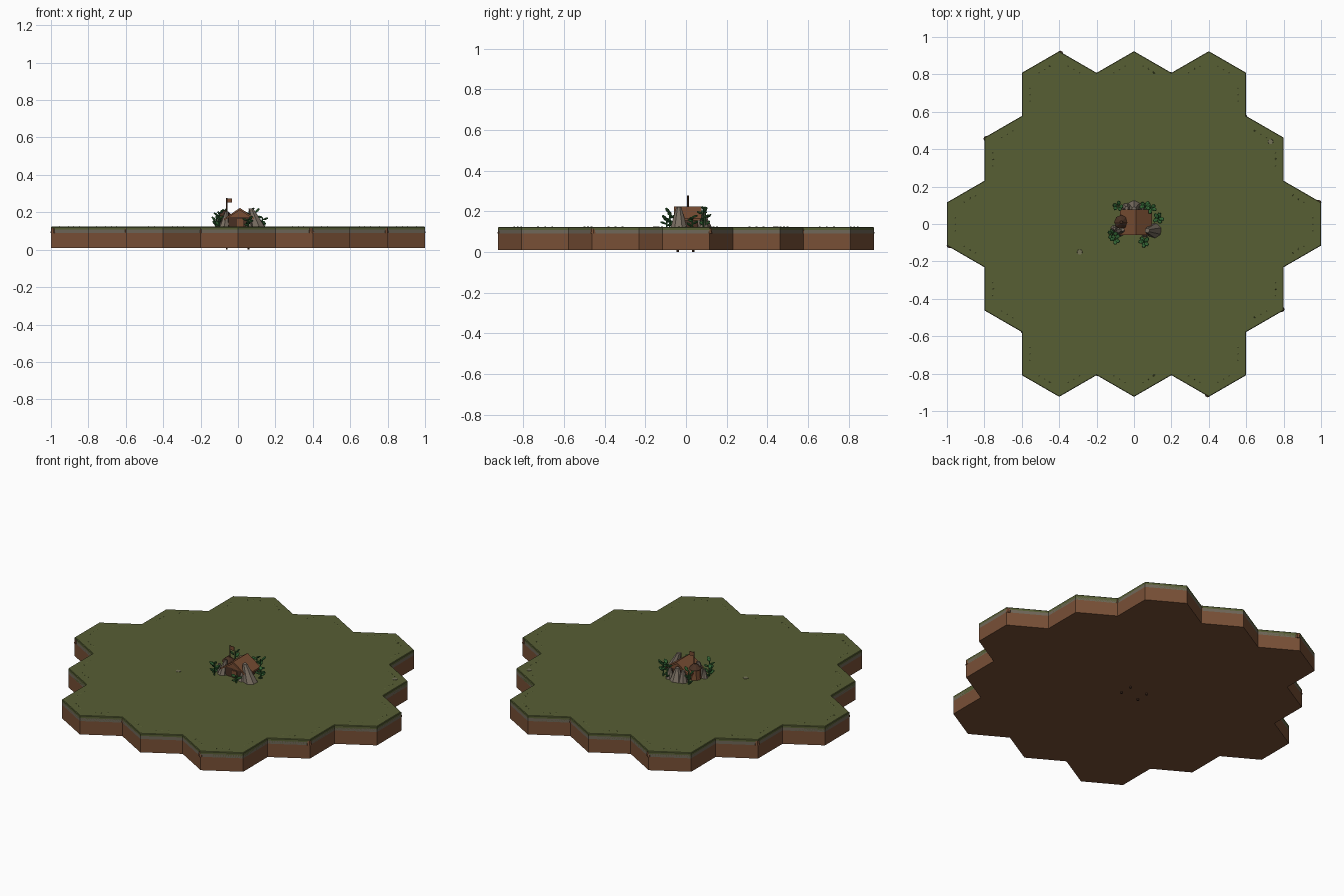
import bpy, bmesh, math, random
from mathutils import Vector, Matrix

if "Cube" in bpy.data.objects:
    bpy.data.objects.remove(bpy.data.objects["Cube"])
random.seed(4)

def mat(name, c):
    m = bpy.data.materials.new(name)
    m.diffuse_color = (*c, 1)
    m.use_nodes = True
    m.node_tree.nodes["Principled BSDF"].inputs["Base Color"].default_value = m.diffuse_color
    return m

SOIL = mat("soil brown", (0.19, 0.080, 0.037))
STONE = mat("rim stone", (0.16, 0.135, 0.098))
GRASS = mat("olive grass", (0.095, 0.112, 0.034))
TIMBER = mat("dark timber", (0.065, 0.030, 0.017))
ROOF = mat("roof brown", (0.19, 0.075, 0.033))
ROCK = mat("rock grey", (0.19, 0.155, 0.12))
LEAF = mat("leaf green", (0.035, 0.14, 0.037))
PALE = mat("pale pebble", (0.17, 0.165, 0.09))

def finish(name, bm, m):
    me = bpy.data.meshes.new(name)
    bmesh.ops.recalc_face_normals(bm, faces=bm.faces)
    bm.to_mesh(me)
    bm.free()
    me.materials.append(m)
    ob = bpy.data.objects.new(name, me)
    bpy.context.collection.objects.link(ob)
    return ob

# Outline of a 19-tile hexagon board: 30 equal edges, six-fold symmetric
R = 0.4 / math.sqrt(3)
outline, p = [], Vector((1, -R / 2, 0))
for s in range(6):
    for a in (0, 60, 0, 60, 0):
        outline.append(p.copy())
        t = math.radians(90 + 60 * s + a)
        p = p + R * Vector((math.cos(t), math.sin(t), 0))

def slab(name, inset, z0, z1, bevel, m):
    bm = bmesh.new()
    f = bm.faces.new([bm.verts.new(v) for v in outline])
    if inset:
        r = bmesh.ops.inset_individual(bm, faces=[f], thickness=inset, use_even_offset=True)
        bmesh.ops.delete(bm, geom=r["faces"], context='FACES')
    f = bm.faces[:][0]
    bmesh.ops.translate(bm, verts=bm.verts, vec=(0, 0, z0))
    ext = bmesh.ops.extrude_face_region(bm, geom=[f], use_keep_orig=True)["geom"]
    bmesh.ops.translate(bm, verts=[g for g in ext if isinstance(g, bmesh.types.BMVert)],
                        vec=(0, 0, z1 - z0 - bevel))
    bmesh.ops.recalc_face_normals(bm, faces=bm.faces)
    bm.normal_update()
    top = max(bm.faces, key=lambda q: q.calc_center_median().z)
    bmesh.ops.inset_individual(bm, faces=[top], thickness=bevel, depth=bevel, use_even_offset=True)
    return finish(name, bm, m)

slab("soil_base", 0, 0.01, 0.10, 0.01, SOIL)
slab("stone_rim", 0.022, 0.09, 0.112, 0.004, STONE)
slab("grass_top", 0.042, 0.09, 0.123, 0.003, GRASS)

def cone(name, loc, r1, r2, z0, z1, m, n=8, lean=(0, 0), rot=0):
    bm = bmesh.new()
    bmesh.ops.create_cone(bm, cap_ends=True, segments=n, radius1=r1, radius2=r2, depth=z1 - z0,
                          matrix=Matrix.Translation((0, 0, (z0 + z1) / 2)) @ Matrix.Rotation(rot, 4, 'Z'))
    for v in bm.verts:
        k = (v.co.z - z0) / (z1 - z0)
        v.co += Vector((loc[0] + k * lean[0], loc[1] + k * lean[1], 0))
    return finish(name, bm, m)

def box(name, lo, hi, m):
    bm = bmesh.new()
    bmesh.ops.create_cube(bm, size=1)
    lo, hi = Vector(lo), Vector(hi)
    for v in bm.verts:
        v.co = Vector([(lo[i] + hi[i]) / 2 + v.co[i] * (hi[i] - lo[i]) for i in range(3)])
    return finish(name, bm, m)

# Corner studs on every third corner
for i in range(1, 30, 3):
    v = outline[i] * 0.986
    cone("corner_stud", v, 0.016, 0.013, 0.09, 0.115, SOIL, 8)

# Small tufts along the turf edge, three per side
bm = bmesh.new()
for i in range(30):
    a, b = outline[i], outline[(i + 1) % 30]
    d = (b - a).normalized()
    inward = Vector((-d.y, d.x, 0)) * 0.044
    for k in (0.35, 0.5, 0.65):
        q = a.lerp(b, k) + inward
        bmesh.ops.create_icosphere(bm, subdivisions=1, radius=1,
            matrix=Matrix.Translation((q.x, q.y, 0.121)) @ Matrix.Diagonal((0.007, 0.007, 0.005, 1)))
finish("edge_tufts", bm, GRASS)

# Pale flat pebbles in the turf
for x, y in ((0.73, 0.44), (-0.29, -0.15)):
    cone("flat_pebble", (x, y), 0.017, 0.014, 0.12, 0.1245, PALE, 7)

# Hut on stilts that run through the board
box("hut_body", (-0.05, -0.045, 0.12), (0.07, 0.06, 0.175), TIMBER)
for x in (-0.06, 0.055):
    for y in (-0.04, 0.035):
        cone("hut_stilt", (x, y), 0.006, 0.006, 0, 0.17, TIMBER, 6)

# Gabled roof as an extruded profile
bm = bmesh.new()
prof = [(-0.075, 0.165), (0.01, 0.224), (0.095, 0.165), (0.095, 0.155), (0.01, 0.212), (-0.075, 0.155)]
f = bm.faces.new([bm.verts.new((x, -0.06, z)) for x, z in prof])
g = bmesh.ops.extrude_face_region(bm, geom=[f], use_keep_orig=True)["geom"]
bmesh.ops.translate(bm, verts=[v for v in g if isinstance(v, bmesh.types.BMVert)], vec=(0, 0.137, 0))
finish("gable_roof", bm, ROOF)
bm = bmesh.new()
for y in (-0.045, 0.06):
    bm.faces.new([bm.verts.new((x, y, z)) for x, z in ((-0.05, 0.172), (0.01, 0.215), (0.07, 0.172))])
finish("gable_walls", bm, ROOF)
box("hut_door", (-0.006, -0.05, 0.123), (0.026, -0.044, 0.165), ROOF)

# Round turret with flag
cone("turret", (-0.068, 0.01), 0.034, 0.03, 0.12, 0.185, ROOF, 8)
cone("turret_roof", (-0.068, 0.01), 0.038, 0.008, 0.183, 0.21, TIMBER, 8)
cone("flag_pole", (-0.06, 0.01), 0.004, 0.004, 0.2, 0.277, TIMBER, 6)
box("flag", (-0.06, 0.008, 0.252), (-0.032, 0.012, 0.275), ROOF)

# Rocks: leaning faceted cones around the hut
for x, y, r, h, lx, ly in ((0.11, -0.035, 0.043, 0.10, -0.04, 0), (0.06, -0.05, 0.025, 0.05, 0, 0.01),
                           (-0.075, -0.04, 0.03, 0.085, 0.015, 0.01), (-0.105, -0.025, 0.022, 0.05, 0, 0),
                           (0.0, 0.09, 0.04, 0.075, 0, -0.01), (0.045, 0.085, 0.028, 0.06, 0, 0),
                           (-0.04, 0.085, 0.03, 0.07, 0, 0)):
    cone("rock", (x, y), r, r * 0.3, 0.115, 0.12 + h, ROCK, 7, (lx, ly), x * 30)

# Leafy plants: short stem with flattened leaves
for x, y, h in ((-0.085, 0.095, 0.085), (0.09, 0.085, 0.085), (-0.115, -0.055, 0.05),
                (0.055, -0.095, 0.045), (0.13, 0.03, 0.05), (-0.1, -0.08, 0.08), (0.06, 0.095, 0.09)):
    cone("plant_stem", (x, y), 0.004, 0.003, 0.12, 0.12 + h, LEAF, 5)
    bm = bmesh.new()
    for k in range(5):
        a = k * 2.4 + x * 40
        z = 0.125 + h * (0.2 + 0.2 * k)
        M = (Matrix.Translation((x + 0.017 * math.cos(a), y + 0.017 * math.sin(a), z))
             @ Matrix.Rotation(a, 4, 'Z') @ Matrix.Rotation(random.uniform(-0.9, -0.2), 4, 'Y')
             @ Matrix.Diagonal((0.018, 0.012, 0.006, 1)))
        bmesh.ops.create_icosphere(bm, subdivisions=1, radius=1, matrix=M)
    finish("plant_leaves", bm, LEAF)
